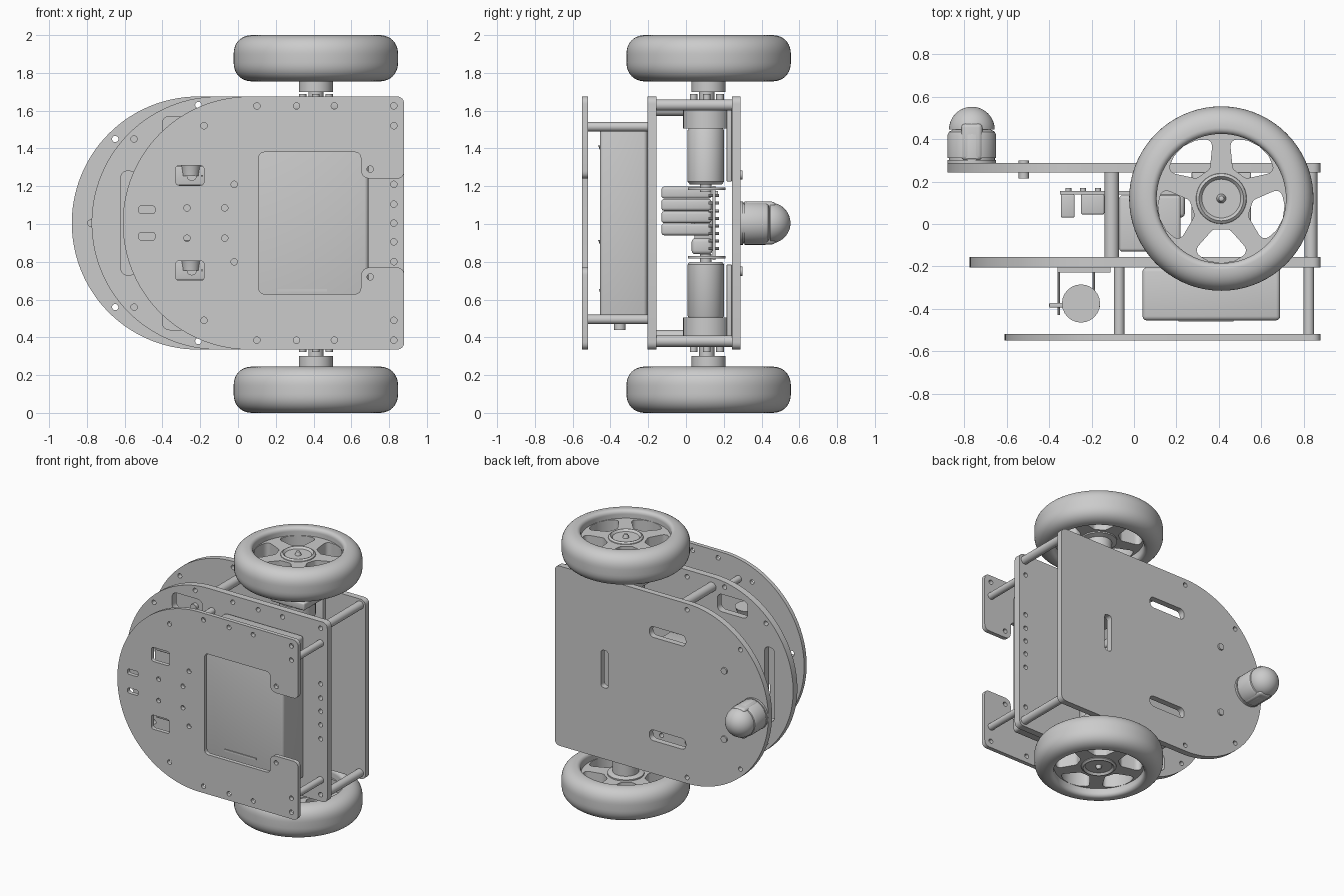
import bpy, bmesh
from math import sin, cos, pi, radians
from mathutils import Vector, Matrix

if "Cube" in bpy.data.objects:
    bpy.data.objects.remove(bpy.data.objects["Cube"])

CZ = 1.005  # height of the symmetry plane
ROT = {'Z': Matrix(), 'Y': Matrix.Rotation(-pi / 2, 4, 'X')}


def finish(bm, name):
    bmesh.ops.remove_doubles(bm, verts=bm.verts, dist=1e-5)
    bmesh.ops.recalc_face_normals(bm, faces=bm.faces)
    me = bpy.data.meshes.new(name)
    bm.to_mesh(me)
    bm.free()
    ob = bpy.data.objects.new(name, me)
    bpy.context.collection.objects.link(ob)
    return ob


def round_poly(corners, n=6):
    """Polygon corners (x, y, radius) turned into a rounded outline."""
    out = []
    for i, (x, y, r) in enumerate(corners):
        p = Vector((x, y))
        if r == 0:
            out.append(p)
            continue
        a = (Vector(corners[i - 1][:2]) - p).normalized()
        b = (Vector(corners[(i + 1) % len(corners)][:2]) - p).normalized()
        d = r / max(0.2, (abs((1 + a.dot(b)) / (1 - a.dot(b) + 1e-9))) ** -0.5) if abs(a.dot(b)) > .01 else r
        s, e = p + a * d, p + b * d
        for k in range(n + 1):
            t = k / n
            w = 0.83  # conic weight close to a circular arc
            q = (1 - t) ** 2, 2 * w * t * (1 - t), t * t
            out.append((s * q[0] + p * q[1] + e * q[2]) / sum(q))
    return out


def rect(x0, x1, y0, y1, r):
    return round_poly([(x0, y0, r), (x1, y0, r), (x1, y1, r), (x0, y1, r)])


def circle(x, y, r, n=14):
    return [Vector((x + r * cos(2 * pi * k / n), y + r * sin(2 * pi * k / n))) for k in range(n)]


def sheet(name, loops, thick, matrix):
    """Flat plate with holes: filled 2D curve, extruded, turned into a mesh."""
    cu = bpy.data.curves.new(name, 'CURVE')
    cu.dimensions, cu.fill_mode, cu.extrude = '2D', 'BOTH', thick / 2
    for pts in loops:
        sp = cu.splines.new('POLY')
        sp.points.add(len(pts) - 1)
        for q, p in zip(sp.points, pts):
            q.co = (p[0], p[1], 0, 1)
        sp.use_cyclic_u = True
    tmp = bpy.data.objects.new(name + "_curve", cu)
    bpy.context.collection.objects.link(tmp)
    bpy.context.view_layer.update()
    me = bpy.data.meshes.new_from_object(tmp.evaluated_get(bpy.context.evaluated_depsgraph_get()))
    bpy.data.objects.remove(tmp)
    bm = bmesh.new()
    bm.from_mesh(me)
    bm.transform(matrix)
    return finish(bm, name)


def lathe(name, prof, loc, axis='Z', flip=1, closed=False, n=64):
    bm = bmesh.new()
    m = Matrix.Translation(loc) @ ROT[axis] @ Matrix.Diagonal((1, 1, flip, 1))
    rings = [[bm.verts.new(m @ Vector((r * cos(2 * pi * k / n), r * sin(2 * pi * k / n), z)))
              for k in range(n)] for r, z in prof]
    for i in range(len(rings) if closed else len(rings) - 1):
        a, b = rings[i], rings[(i + 1) % len(rings)]
        for k in range(n):
            bm.faces.new((a[k], a[(k + 1) % n], b[(k + 1) % n], b[k]))
    return finish(bm, name)


def cyl(name, loc, r, length, axis='Y', n=20, flip=1):
    return lathe(name, [(0, 0), (r, 0), (r, length), (0, length)], loc, axis, flip, n=n)


def box(name, x, y, z, bevel=0.0):
    bm = bmesh.new()
    bmesh.ops.create_cube(bm, size=1)
    for v in bm.verts:
        v.co = [sum(r) / 2 + c * (r[1] - r[0]) for c, r in zip(v.co, (x, y, z))]
    if bevel:
        bmesh.ops.bevel(bm, geom=bm.edges[:], offset=bevel, segments=3, profile=.5, affect='EDGES')
    return finish(bm, name)


def mir(x0, x1, z0, z1, r):
    return [rect(x0, x1, z0, z1, r), rect(x0, x1, 2 * CZ - z1, 2 * CZ - z0, r)]


def holes(pts, r=.017):
    return [circle(x, z, r) for x, h in pts for z in {CZ + h, CZ - h}]


def nose(xmin):
    cx = xmin + .67
    return [(cx - .67 * sin(pi * k / 56), CZ + .67 * cos(pi * k / 56), 0) for k in range(57)]


def plate(name, corners, cuts, y0, y1):
    m = Matrix.Translation((0, (y0 + y1) / 2, 0)) @ Matrix.Rotation(pi / 2, 4, 'X')
    return sheet(name, [round_poly(corners)] + cuts, y1 - y0, m)


# three chassis plates
right = [(.88, .335, .04), (.88, 1.675, .04)]
edge = [(.1, .62), (.31, .62), (.51, .62), (.825, .62), (.825, .515)]
notch = [(.88, .335, .04), (.88, .77, .04), (.65, .77, .05), (.65, .63, .03), (.11, .63, .03),
         (.11, 1.38, .03), (.65, 1.38, .03), (.65, 1.24, .05), (.88, 1.24, .04), (.88, 1.675, .04)]
plate("front_plate", nose(-.61) + notch,
      mir(-.33, -.18, 1.205, 1.31, .02) + mir(-.525, -.44, 1.055, 1.095, .012)
      + holes(edge + [(-.18, .515), (-.02, .205), (-.27, .08), (-.07, .08), (.7, .285)]), -.55, -.52)
plate("middle_plate", nose(-.775) + right,
      [rect(-.62, -.54, .73, 1.28, .035)] + mir(-.4, -.15, 1.44, 1.57, .04)
      + holes(edge + [(-.55, .445), (-.21, .625), (.825, .1), (.825, .205), (.825, 0)]), -.205, -.155)
plate("rear_plate", nose(-.88) + right,
      [rect(.44, .5, .865, 1.145, .025)] + mir(-.2, .1, 1.35, 1.43, .035)
      + holes([(-.65, .445), (-.21, .625), (-.78, 0)]), .243, .288)

# standoffs, screws through the rear plate
for s in (1, -1):
    for x in (.825, -.07):
        cyl("front_standoff", (x, -.52, CZ + s * .51), .025, .315)
    cyl("rear_standoff", (.835, -.155, CZ + s * .625), .03, .4)
    cyl("rear_standoff", (-.105, -.155, CZ + s * .6), .034, .4)
    cyl("rear_screw", (-.52, .215, CZ + s * .255), .024, .085)

# battery pack
box("battery", (.04, .69), (-.455, -.205), (.475, 1.535), .02)
box("battery_slit", (.21, .47), (-.461, -.45), (.643, .657))
cyl("battery_button", (.36, -.35, .44), .03, .05, 'Z')

# wheels, hubs and motors on both sides
WX, WY = .412, .12
tire = round_poly([(.305, 0, .03), (.435, 0, .1), (.435, .245, .1), (.305, .245, .03)], 10)
hub = [(0, .03), (.012, .035), (.022, .06), (.03, .1), (.07, .09), (.095, .055), (.105, .045),
       (.118, .055), (.125, .08), (.125, .19), (.09, .2), (.09, .3), (0, .3)]
for s in (1, -1):
    base = Vector((WX, WY, 1 + s))
    lathe("tire", tire, base, flip=-s, closed=True, n=72)
    windows = []
    for k in range(5):
        a = radians(270 + 72 * k)
        windows.append(round_poly([(r * cos(a + radians(d)), r * sin(a + radians(d)), c) for r, d, c in
                                   ((.15, -15, .03), (.285, -28, .035), (.3, -12, 0), (.305, 0, 0),
                                    (.3, 12, 0), (.285, 28, .035), (.15, 15, .03))]))
    sheet("wheel_spokes", [circle(0, 0, .32, 64)] + windows, .12,
          Matrix.Translation(base + Vector((0, 0, -s * .12))))
    lathe("wheel_hub", hub, base, flip=-s, n=40)

    def zr(a, b):
        return sorted((CZ + s * a, CZ + s * b))
    cyl("axle", (WX, .11, CZ + s * .5), .04, .22, 'Z', flip=s)
    cyl("gearbox", (WX, .11, CZ + s * .5), .125, .1, 'Z', 32, s)
    box("motor_bracket", (WX - .14, WX + .14), (-.01, .243), zr(.6, .655), .01)
    box("bracket_foot", (WX - .14, WX + .14), (.215, .243), zr(.22, .655), .005)
    lathe("motor", [(0, .165), (.03, .165), (.03, .205), (.085, .205), (.097, .22), (.097, .49),
                    (.085, .51), (0, .51)], (WX, .105, CZ), flip=s, n=32)
    cyl("encoder_disc", (WX, .11, CZ + s * .175), .1, .012, 'Z', 32, s)
    for dx, dy in ((-.07, 0), (.07, 0), (0, .07), (0, -.07)):
        cyl("motor_bolt", (WX + dx, .11 + dy, CZ + s * .65), .02, .032, 'Z', 12, s)

    # sensor modules behind the front plate
    z = CZ + s * .25
    box("sensor_base", (-.36, -.11), (-.23, -.205), (z - .06, z + .06))
    lathe("sensor_body", [(0, 0), (.045, 0), (.055, .07), (.09, .16), (0, .16)], (-.25, -.375, z), n=24)
    box("sensor_board", (-.4, -.16), (-.395, -.372), (z - .05, z + .05), .006)
    cyl("sensor_eye", (-.245, -.405, z), .027, .04)
    for x in (-.355, -.19):
        cyl("sensor_pin", (x, -.43, z), .006, .22, n=10)

# control board with ribbed pack and parts
box("control_board", (-.35, .3), (.14, .156), (.81, 1.2))
for k in range(4):
    box("ribbed_pack", (-.07, .22), (-.13, .135), (.94 + k * .065, 1.003 + k * .065), .015)
box("board_connector", (-.345, -.28), (.03, .14), (.95, 1.1), .008)
box("board_chip", (-.25, -.14), (.045, .14), (.9, 1.12), .008)
box("board_part", (.1, .24), (.03, .14), (.84, .925), .02)
for k in range(8):
    cyl("board_pin", (.28, .12, .87 + k * .04), .008, .055, n=8)
for x in (-.31, -.24, -.17):
    cyl("board_screw", (x, .15, 1.16), .014, .02, n=12)

# ball caster
lathe("caster_housing", [(0, 0), (.115, 0), (.115, .018), (.108, .018), (.108, .026), (.115, .026),
                         (.115, .135), (.108, .15), (.09, .16), (0, .16)], (-.765, .285, CZ), 'Y', n=40)
R = .108
lathe("caster_ball", [(R * cos(k * pi / 32), R * sin(k * pi / 32)) for k in range(17)],
      (-.765, .445, CZ), 'Y', n=40)
for s in (1, -1):
    box("caster_finger", (-.815, -.715), (.3, .475), sorted((CZ + s * .06, CZ + s * .113)), .02)

# smooth shading with sharp edges kept
for ob in bpy.context.collection.objects:
    ob.select_set(True)
    bpy.context.view_layer.objects.active = ob
bpy.ops.object.shade_smooth_by_angle(angle=radians(35))
